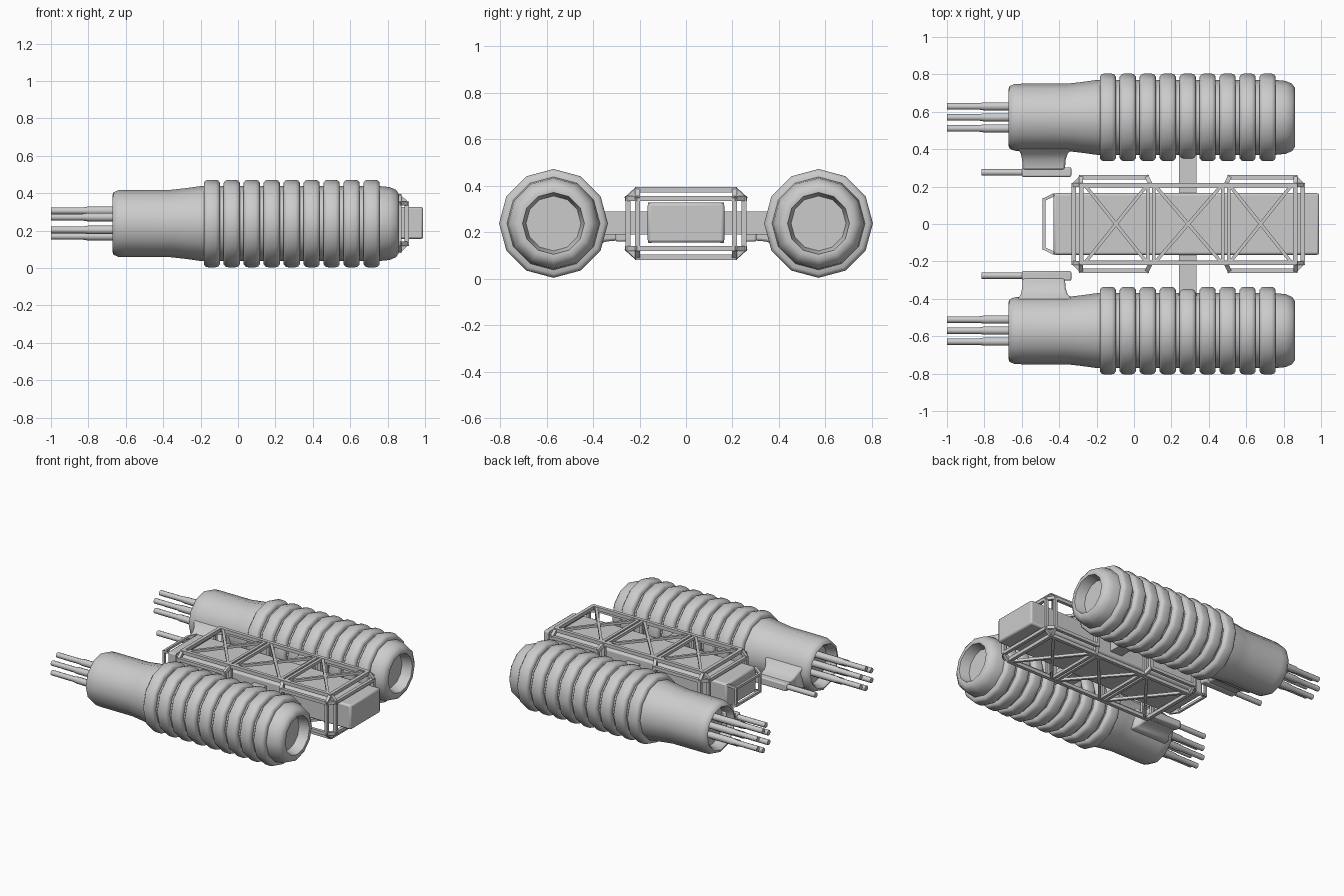
import bpy, bmesh
from math import sin, cos, pi
from mathutils import Vector

if "Cube" in bpy.data.objects:
    bpy.data.objects.remove(bpy.data.objects["Cube"])


def finish(name, bm, angle=None, bevel=0):
    bmesh.ops.recalc_face_normals(bm, faces=bm.faces)
    me = bpy.data.meshes.new(name)
    bm.to_mesh(me)
    bm.free()
    ob = bpy.data.objects.new(name, me)
    bpy.context.collection.objects.link(ob)
    if bevel:
        m = ob.modifiers.new("bevel", "BEVEL")
        m.width, m.segments = bevel, 2
    if angle:
        bpy.ops.object.select_all(action='DESELECT')
        ob.select_set(True)
        bpy.context.view_layer.objects.active = ob
        bpy.ops.object.shade_smooth_by_angle(angle=angle)
    return ob


def loft(bm, rings):
    """Skin a list of equal-length point rings and cap both ends."""
    vs = [[bm.verts.new(p) for p in r] for r in rings]
    n = len(vs[0])
    for a, b in zip(vs, vs[1:]):
        for i in range(n):
            j = (i + 1) % n
            bm.faces.new((a[i], a[j], b[j], b[i]))
    bm.faces.new(vs[0])
    bm.faces.new(vs[-1])


def lathe(bm, profile, y, z, n):
    """Revolve (x, radius) pairs about a line parallel to x."""
    loft(bm, [[(x, y + r * sin(2 * pi * i / n), z + r * cos(2 * pi * i / n))
               for i in range(n)] for x, r in profile])


def bar(bm, p, q, r=0.011):
    """Square strut between two points."""
    p, q = Vector(p), Vector(q)
    d = (q - p).normalized()
    up = Vector((0, 0, 1)) if abs(d.z) < 0.9 else Vector((1, 0, 0))
    u = d.cross(up).normalized()
    v = d.cross(u)
    ring = [u * r + v * r, u * r - v * r, -u * r - v * r, -u * r + v * r]
    loft(bm, [[e + o for o in ring] for e in (p - d * r * .5, q + d * r * .5)])


def box(name, x0, x1, y0, y1, z0, z1, bevel=0):
    bm = bmesh.new()
    loft(bm, [[(x, y0, z0), (x, y1, z0), (x, y1, z1), (x, y0, z1)] for x in (x0, x1)])
    return finish(name, bm, 0.6 if bevel else None, bevel)


PY, PZ = 0.57, 0.238
for s, side in ((1, "back"), (-1, "front")):
    y = s * PY
    # pod shell, recessed at both ends
    bm = bmesh.new()
    lathe(bm, [(-.60, .13), (-.655, .135), (-.672, .15), (-.665, .167), (-.64, .178),
               (-.60, .18), (-.36, .18), (-.28, .189), (-.20, .2), (.76, .2),
               (.81, .195), (.845, .18), (.862, .155), (.86, .133), (.79, .118)], y, PZ, 12)
    finish(side + "_pod_shell", bm, 0.9)
    # nine rounded ribs
    bm = bmesh.new()
    for k in range(9):
        c = -.14 + k * .1068
        lathe(bm, [(c - .043, .19), (c - .043, .218), (c - .034, .23), (c - .02, .234),
                   (c + .02, .234), (c + .034, .23), (c + .043, .218), (c + .043, .19)], y, PZ, 12)
    finish(side + "_pod_ribs", bm, 0.9)
    # six barrels in a ring
    bm = bmesh.new()
    for k in range(6):
        a = k * pi / 3
        lathe(bm, [(-1, .012), (-1, .018), (-.83, .018), (-.80, .023), (-.58, .023)],
              y + .068 * sin(a), PZ + .068 * cos(a), 10)
    finish(side + "_barrels", bm, 0.7)
    # faired pylon for the small gun
    bm = bmesh.new()
    loft(bm, [[(x0, s * yy, z0), (x1, s * yy, z0), (x1, s * yy, z1), (x0, s * yy, z1)]
              for yy, x0, x1, z0, z1 in ((.29, -.595, -.37, .165, .215),
                                         (.345, -.598, -.365, .16, .225),
                                         (.375, -.605, -.355, .148, .25),
                                         (.40, -.62, -.335, .13, .28),
                                         (.46, -.63, -.32, .13, .30))])
    finish(side + "_gun_pylon", bm, 0.7, .01)
    # small gun
    box(side + "_gun_body", -.60, -.335, *sorted((s * .252, s * .303)), .16, .212, .008)
    bm = bmesh.new()
    lathe(bm, [(-.815, .018), (-.58, .018)], s * .276, .186, 10)
    finish(side + "_gun_barrel", bm, 0.7)
    # cross arm joining pod to core
    box(side + "_cross_arm", .24, .335, *sorted((s * .15, s * .42)), .19, .29)

# central core box
box("core", -.43, .99, -.165, .165, .155, .327, .012)

# open loop at the nose of the core
bm = bmesh.new()
outer = [(-.43, a * .155, .241 + b * .078) for a, b in ((1, 1), (1, -1), (-1, -1), (-1, 1))]
inner = [(-.482, a * .13, .241 + b * .06) for a, b in ((1, 1), (1, -1), (-1, -1), (-1, 1))]
for i in range(4):
    bar(bm, inner[i], inner[(i + 1) % 4], .008)
    bar(bm, inner[i], outer[i], .008)
finish("nose_loop", bm)

# truss cage: chamfered box of struts in three bays
bm = bmesh.new()
CX, Y, HI, LO = .29, .208, .383, .092
stations = [-.283, .09, .49, .863]
for z in (HI, LO):
    for s in (1, -1):
        bar(bm, (stations[0], s * Y, z), (stations[3], s * Y, z), .012)
    for i, x in enumerate(stations):
        if i in (0, 3):
            bar(bm, (x, -Y, z), (x, Y, z), .012)
        else:
            for dx in (-.016, .016):
                bar(bm, (x + dx, -Y, z), (x + dx, Y, z), .01)
    for a, b in zip(stations, stations[1:]):
        for s in (1, -1):
            bar(bm, (a + .02, -s * Y, z), (b - .02, s * Y, z), .009)
for e in (1, -1):
    # end rectangles and their corner links
    x, xt = CX + e * .612, CX + e * .573
    for z, zt in ((.345, HI), (.13, LO)):
        bar(bm, (x, -Y, z), (x, Y, z))
        for s in (1, -1):
            bar(bm, (x, s * Y, z), (xt, s * Y, zt))
            bar(bm, (x, s * Y, z), (xt, s * .25, z))
    for s in (1, -1):
        bar(bm, (x, s * Y, .13), (x, s * Y, .345))
        # side rectangles on the outer bays only
        xi, xd = CX + e * .22, CX + e * .2
        for z, zt in ((.345, HI), (.13, LO)):
            bar(bm, (xt, s * .25, z), (xi, s * .25, z))
            bar(bm, (xt, s * .25, z), (xt, s * Y, zt))
            bar(bm, (xi, s * .25, z), (xd, s * Y, zt))
        for xx in (xt, xi):
            bar(bm, (xx, s * .25, .13), (xx, s * .25, .345))
        bar(bm, (xd, s * Y, LO), (xd, s * Y, HI))
finish("truss_cage", bm)
